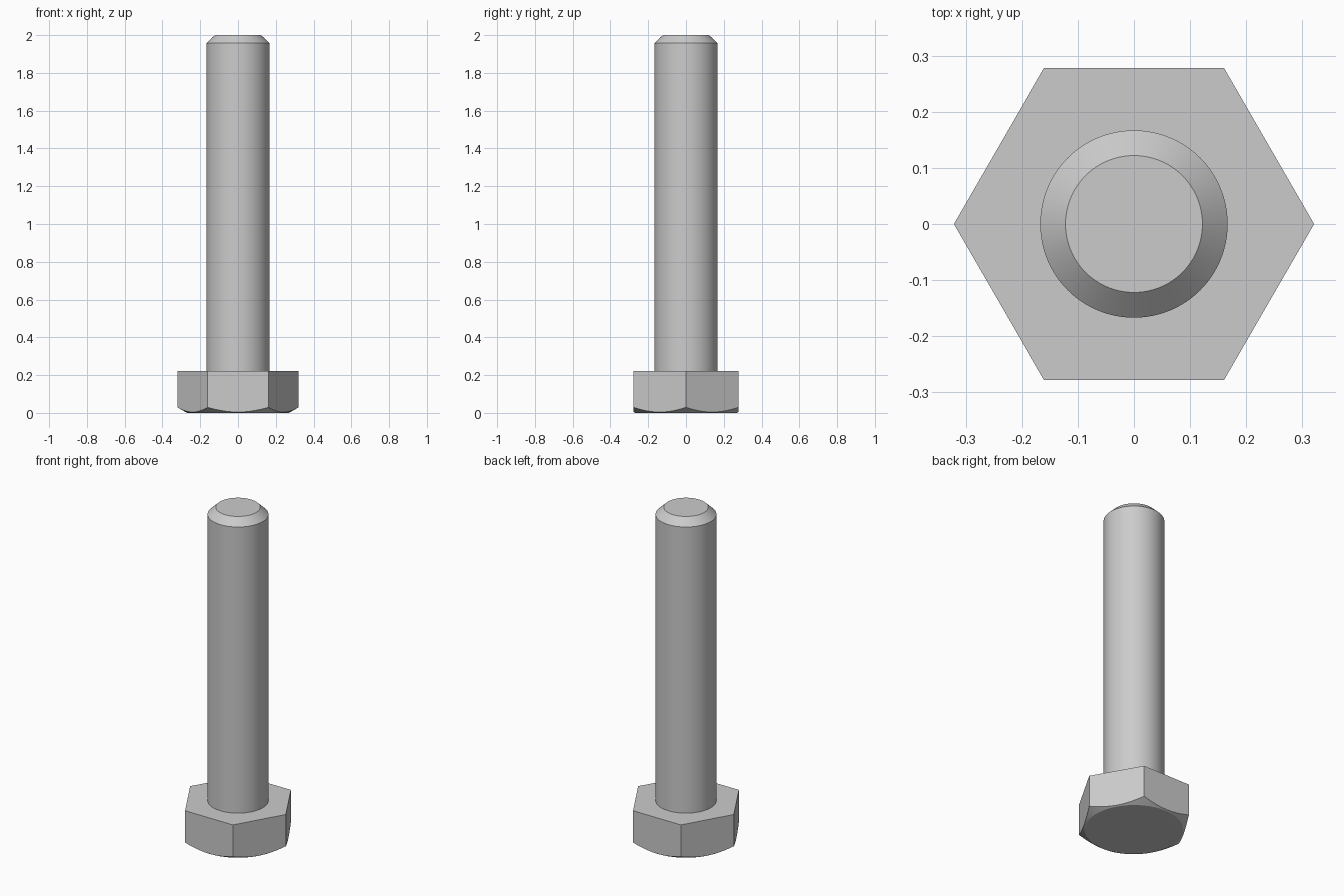
import bpy, bmesh
from math import radians, pi, cos, sin, tan

if "Cube" in bpy.data.objects:
    bpy.data.objects.remove(bpy.data.objects["Cube"])

HEAD_R, HEAD_H = 0.321, 0.222      # hexagon corner radius and height
FACE_R = 0.27                      # radius of the flat round underside
SHAFT_R, TIP_R = 0.167, 0.122
LENGTH, TIP_H = 2.0, 0.043

steel = bpy.data.materials.new("grey steel")
steel.use_nodes = True
grey = (0.6, 0.6, 0.6, 1)
steel.diffuse_color = grey
steel.node_tree.nodes["Principled BSDF"].inputs["Base Color"].default_value = grey


def hex_radius(a):
    """Distance from the axis to the hexagon outline at angle a."""
    return HEAD_R * cos(pi / 6) / cos(a % (pi / 3) - pi / 6)


def skin(name, profile, steps):
    """Join rings given by profile(angle) -> [(radius, z), ...], capping both ends."""
    bm = bmesh.new()
    angles = [2 * pi * i / steps for i in range(steps)]
    columns = [[bm.verts.new((r * cos(a), r * sin(a), z)) for r, z in profile(a)]
               for a in angles]
    for i, col in enumerate(columns):
        nxt = columns[(i + 1) % steps]
        for j in range(len(col) - 1):
            bm.faces.new((col[j], nxt[j], nxt[j + 1], col[j + 1]))
    bm.faces.new([c[0] for c in reversed(columns)])
    bm.faces.new([c[-1] for c in columns])
    mesh = bpy.data.meshes.new(name)
    bm.to_mesh(mesh)
    bm.free()
    mesh.materials.append(steel)
    obj = bpy.data.objects.new(name, mesh)
    bpy.context.collection.objects.link(obj)
    bpy.ops.object.select_all(action='DESELECT')
    obj.select_set(True)
    bpy.context.view_layer.objects.active = obj
    bpy.ops.object.shade_smooth_by_angle(angle=radians(20))
    return obj


# Hexagonal head, its underside corners trimmed by a 30 degree cone
def head_profile(a):
    r = hex_radius(a)
    return [(FACE_R, 0), (r, (r - FACE_R) * tan(pi / 6)), (r, HEAD_H)]


skin("hex_head", head_profile, 96)

# Round shaft with a chamfered tip, seated slightly into the head
skin("shaft", lambda a: [(SHAFT_R, HEAD_H - 0.02), (SHAFT_R, LENGTH - TIP_H),
                         (TIP_R, LENGTH)], 96)
